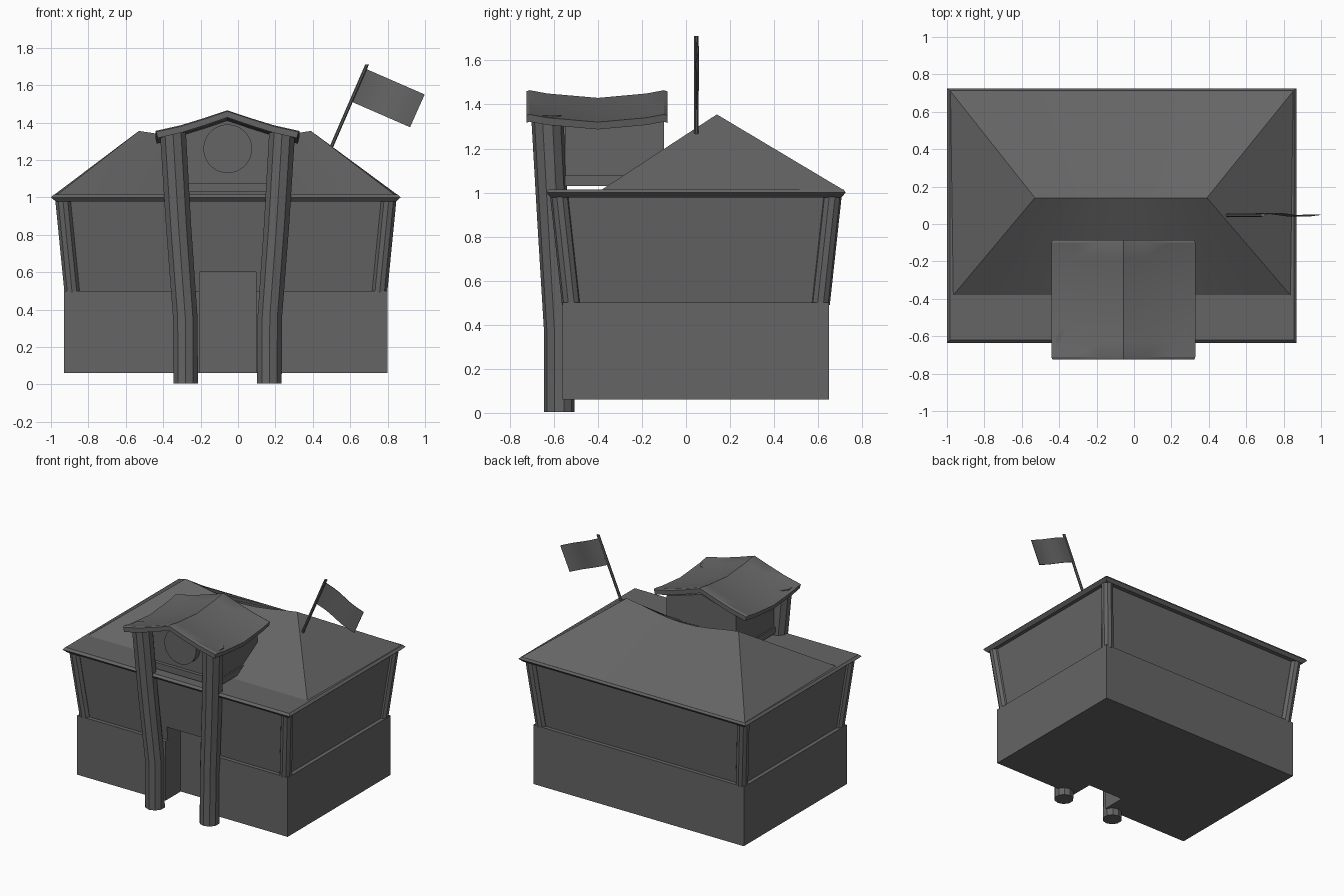
import bpy, bmesh, math
from mathutils import Vector

if "Cube" in bpy.data.objects:
    bpy.data.objects.remove(bpy.data.objects["Cube"])

grey = bpy.data.materials.new("dark grey")
grey.diffuse_color = (0.13, 0.13, 0.13, 1)
grey.use_nodes = True
grey.node_tree.nodes["Principled BSDF"].inputs["Base Color"].default_value = grey.diffuse_color
CX = -0.065          # middle of the house


def make(name, verts, faces, smooth=True):
    me = bpy.data.meshes.new(name)
    me.from_pydata([tuple(v) for v in verts], [], faces)
    bm = bmesh.new()
    bm.from_mesh(me)
    bmesh.ops.remove_doubles(bm, verts=bm.verts, dist=1e-5)
    bmesh.ops.recalc_face_normals(bm, faces=bm.faces)
    bm.to_mesh(me)
    bm.free()
    ob = bpy.data.objects.new(name, me)
    bpy.context.collection.objects.link(ob)
    me.materials.append(grey)
    if smooth:
        bpy.ops.object.select_all(action='DESELECT')
        ob.select_set(True)
        bpy.context.view_layer.objects.active = ob
        bpy.ops.object.shade_smooth_by_angle(angle=math.radians(30))
    return ob


def loft(name, rings, smooth=True):
    """Skin closed rings of equal size and cap both ends."""
    n = len(rings[0])
    faces = [list(range(n)), [(len(rings) - 1) * n + i for i in range(n)]]
    for r in range(len(rings) - 1):
        for i in range(n):
            j = (i + 1) % n
            faces.append([r * n + i, r * n + j, (r + 1) * n + j, (r + 1) * n + i])
    return make(name, [v for ring in rings for v in ring], faces, smooth)


def rect(x0, x1, y0, y1, z):
    return [(x0, y0, z), (x1, y0, z), (x1, y1, z), (x0, y1, z)]


def box(name, x0, x1, y0, y1, z0, z1):
    return loft(name, [rect(x0, x1, y0, y1, z0), rect(x0, x1, y0, y1, z1)], False)


def tube(name, path, radii, sides):
    """Post following a mostly upright path, with level ends."""
    rings = [[(p[0] + r * math.cos(math.tau * (i + .5) / sides),
               p[1] + r * math.sin(math.tau * (i + .5) / sides), p[2])
              for i in range(sides)] for p, r in zip(path, radii)]
    return loft(name, rings)


# Base and leaning upper walls
base = box("base", -0.93, 0.80, -0.56, 0.65, 0.06, 0.5)
walls = loft("upper_walls", [rect(-0.90, 0.77, -0.53, 0.62, 0.49),
                             rect(-0.95, 0.82, -0.585, 0.675, 0.995)], False)

# Doorway recess cut through base and walls
cutter = box("doorway_cutter", -0.205, 0.095, -0.8, -0.38, -0.1, 0.6)
cutter.hide_render = True
cutter.hide_viewport = True
for ob in (base, walls):
    mod = ob.modifiers.new("doorway", 'BOOLEAN')
    mod.object = cutter
    mod.solver = 'EXACT'

# Corner posts
for sx, side in ((-1, "left"), (1, "right")):
    for yb, yt, end in ((-0.52, -0.575, "front"), (0.61, 0.665, "back")):
        tube(f"{end}_{side}_corner_post",
             [(CX + sx * 0.822, yb, 0.49), (CX + sx * 0.872, yt, 0.995)], [0.043, 0.043], 10)

# Main roof: eave lip, flat front strip and hipped slopes with a sagging ridge
loft("eave", [rect(-0.975, 0.845, -0.615, 0.705, 0.978),
              rect(-1.0, 0.87, -0.635, 0.725, 1.0),
              rect(-0.985, 0.855, -0.62, 0.715, 1.015)], False)
N = 8
front, ridge, back = [], [], []
for i in range(N + 1):
    t = i / N
    front.append((-0.97 + 1.81 * t, -0.385, 1.012))
    ridge.append((-0.53 + 0.92 * t, 0.14, 1.355 - 0.06 * math.sin(math.pi * t) ** 1.3))
    back.append((-0.985 + 1.84 * t, 0.715, 1.012))
n = N + 1
faces = [[0, n, 2 * n], [N, n + N, 2 * n + N]]
for i in range(N):
    faces += [[i, i + 1, n + i + 1, n + i], [n + i, n + i + 1, 2 * n + i + 1, 2 * n + i],
              [i, i + 1, 2 * n + i + 1, 2 * n + i]]
make("hipped_roof", front + ridge + back, faces)

# Tall bent pillars
for sx, side in ((-1, "left"), (1, "right")):
    tube(f"{side}_pillar",
         [(-0.056 + sx * dx, y, z) for dx, y, z in
          ((0.224, -0.575, 0.005), (0.226, -0.575, 0.36), (0.262, -0.603, 0.85), (0.292, -0.63, 1.35))],
         [0.069, 0.069, 0.071, 0.073], 10)

# Tower body with gabled top, sill board and round face
gable = [(-0.34, 1.03), (0.23, 1.03), (0.23, 1.325), (-0.055, 1.41), (-0.34, 1.325)]
loft("tower_body", [[(x, y, z) for x, z in gable] for y in (-0.55, -0.1)], False)
box("tower_sill", -0.35, 0.24, -0.575, -0.095, 1.03, 1.077)
loft("round_face", [[(-0.055 + 0.13 * math.cos(math.tau * i / 32), y,
                      1.26 + 0.13 * math.sin(math.tau * i / 32)) for i in range(32)]
                    for y in (-0.54, -0.60)])

# Curved tower roof: one gable profile swept along y, upturned at both ends
top = [(-0.385, 1.33), (-0.25, 1.36), (-0.12, 1.40), (0, 1.44),
       (0.12, 1.40), (0.25, 1.36), (0.385, 1.33)]
rings = []
for y, lift, s in ((-0.725, 0.02, 0.985), (-0.71, 0.025, 1), (-0.63, 0.01, 1), (-0.4, -0.01, 1),
                   (-0.18, 0.01, 1), (-0.1, 0.025, 1), (-0.085, 0.02, 0.985)):
    upper = [(-0.057 + x * s, y, z + lift) for x, z in top]
    lower = [(-0.057 + x * s * 0.98, y, z + lift - 0.033) for x, z in reversed(top)]
    rings.append(upper + lower)
loft("tower_roof", rings)

# Leaning flag pole and waving flag
tube("flag_pole", [(0.495, 0.047, 1.26), (0.69, 0.047, 1.71)], [0.011, 0.011], 8)
a, b = Vector((0.688, 0.05, 1.685)), Vector((0.61, 0.05, 1.51))
along = Vector((0.31, 0, -0.135))
cols = []
for i in range(7):
    t = i / 6
    wave = Vector((0, 0.008 * math.sin(t * 2 * math.pi), 0))
    p, q = a + along * t + wave, b + along * t + wave
    d = Vector((0, 0.002, 0))
    cols.append([p - d, q - d, q + d, p + d])
loft("flag", cols)
